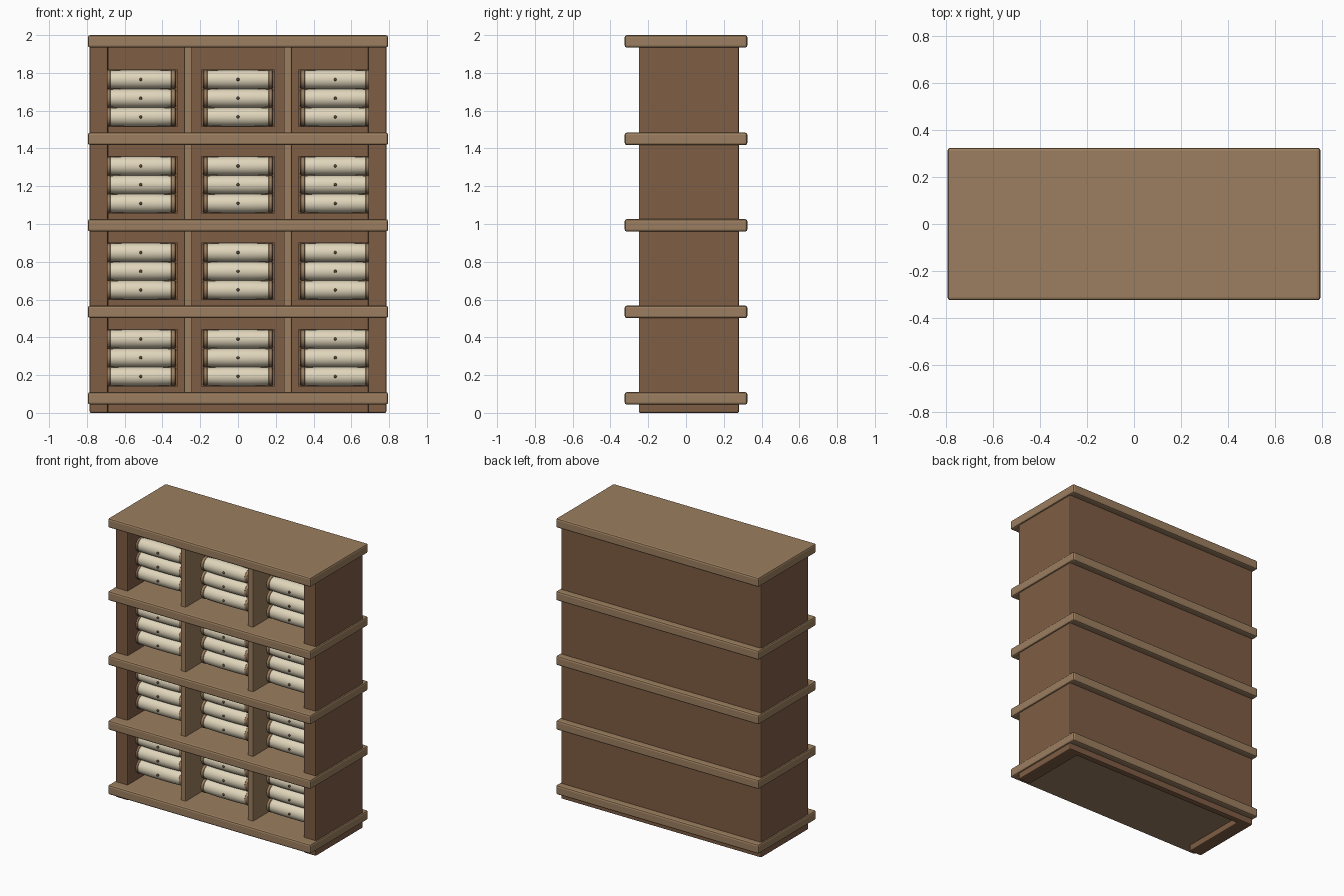
import bpy, bmesh
from math import pi
from mathutils import Matrix

default = bpy.data.objects.get("Cube")
if default:
    bpy.data.objects.remove(default, do_unlink=True)


def material(name, rgb):
    m = bpy.data.materials.new(name)
    m.use_nodes = True
    color = (*rgb, 1)
    m.diffuse_color = color
    bsdf = m.node_tree.nodes["Principled BSDF"]
    bsdf.inputs["Base Color"].default_value = color
    bsdf.inputs["Roughness"].default_value = 0.8
    return m


LIGHT_WOOD = material("light_wood", (0.33, 0.21, 0.115))
DARK_WOOD = material("dark_wood", (0.21, 0.11, 0.058))
PARCHMENT = material("parchment", (0.75, 0.67, 0.5))
KNOB = material("knob_wood", (0.13, 0.07, 0.035))


def make_mesh(name, bm, mat, smooth=False):
    bmesh.ops.recalc_face_normals(bm, faces=bm.faces)
    mesh = bpy.data.meshes.new(name)
    bm.to_mesh(mesh)
    bm.free()
    mesh.materials.append(mat)
    if smooth:
        mesh.shade_smooth()
        mesh.set_sharp_from_angle(angle=pi / 5)
    return mesh


def place(name, mesh, loc=(0, 0, 0)):
    ob = bpy.data.objects.new(name, mesh)
    ob.location = loc
    bpy.context.collection.objects.link(ob)
    return ob


def box_mesh(name, size, mat, bevel=0.0):
    bm = bmesh.new()
    bmesh.ops.create_cube(bm, size=1)
    bmesh.ops.scale(bm, vec=size, verts=bm.verts)
    if bevel:
        bmesh.ops.bevel(bm, geom=bm.edges[:], offset=bevel, segments=2,
                        profile=0.5, affect='EDGES')
    return make_mesh(name, bm, mat)


def lathe_mesh(name, profile, mat):
    """Spin (x, radius) points around the x axis."""
    bm = bmesh.new()
    verts = [bm.verts.new((x, 0, r)) for x, r in profile]
    edges = [bm.edges.new(pair) for pair in zip(verts, verts[1:])]
    bmesh.ops.spin(bm, geom=verts + edges, cent=(0, 0, 0), axis=(1, 0, 0),
                   angle=2 * pi, steps=28)
    bmesh.ops.remove_doubles(bm, verts=bm.verts, dist=0.0001)
    return make_mesh(name, bm, mat, smooth=True)


# Carcass: U-shaped plan of two thick sides and the back
W, FRONT, BACK, INNER, BACK_IN, TOP = 0.785, -0.25, 0.28, 0.69, 0.235, 1.95
half = [(W, BACK), (W, FRONT), (INNER, FRONT), (INNER, BACK_IN)]
plan = half + [(-x, y) for x, y in reversed(half)]
bm = bmesh.new()
face = bm.faces.new([bm.verts.new((x, y, 0)) for x, y in plan])
ext = bmesh.ops.extrude_face_region(bm, geom=[face])
bmesh.ops.translate(bm, vec=(0, 0, TOP),
                    verts=[v for v in ext["geom"] if isinstance(v, bmesh.types.BMVert)])
carcass = place("carcass", make_mesh("carcass", bm, DARK_WOOD))
bev = carcass.modifiers.new("soft_edges", 'BEVEL')
bev.width = 0.007
bev.segments = 2

# Overhanging shelves
THICK = 0.066
shelf = box_mesh("shelf", (1.59, 0.65, THICK), LIGHT_WOOD, 0.012)
shelf_z = [0.077, 0.535, 0.993, 1.451, 1.967]
for i, z in enumerate(shelf_z):
    place(f"shelf_{i + 1}", shelf, (0, 0, z))

# Vertical dividers in every bay
for i, (low, high) in enumerate(zip(shelf_z, shelf_z[1:])):
    divider = box_mesh("divider", (0.042, 0.475, high - low), LIGHT_WOOD, 0.006)
    for side, x in (("right", -0.264), ("left", 0.264)):
        place(f"divider_{side}_{i + 1}", divider, (x, 0, (low + high) / 2))

# Shared parts for the rolls
ROLL_Y, PITCH = -0.11, 0.099
roll = lathe_mesh("roll", [(-0.165, 0), (-0.165, 0.046), (-0.14, 0.048), (-0.07, 0.05),
                           (0.07, 0.05), (0.14, 0.048), (0.165, 0.046), (0.165, 0)],
                  PARCHMENT)
cap = lathe_mesh("roll_cap", [(-0.014, 0), (-0.014, 0.044), (-0.009, 0.049),
                              (0.009, 0.049), (0.014, 0.044), (0.014, 0)], LIGHT_WOOD)
bm = bmesh.new()
bmesh.ops.create_uvsphere(bm, u_segments=12, v_segments=8, radius=0.008,
                          matrix=Matrix.Identity(4))
knob = make_mesh("knob", bm, KNOB, smooth=True)
rack = box_mesh("roll_rack", (0.388, 0.34, 0.304), DARK_WOOD)

# Racks of three rolls, three across on each level
for row in range(4):
    base = shelf_z[row] + 0.065
    for col, x in enumerate((-0.515, 0, 0.515)):
        tag = f"{row + 1}_{col + 1}"
        place(f"roll_rack_{tag}", rack, (x, 0.066, base + 0.15))
        for n in range(3):
            z = base + 0.051 + n * PITCH
            place(f"roll_{tag}_{n + 1}", roll, (x, ROLL_Y, z))
            place(f"knob_{tag}_{n + 1}", knob, (x, ROLL_Y - 0.052, z))
            for side, dx in (("right", -0.172), ("left", 0.172)):
                place(f"roll_cap_{side}_{tag}_{n + 1}", cap, (x + dx, ROLL_Y, z))
